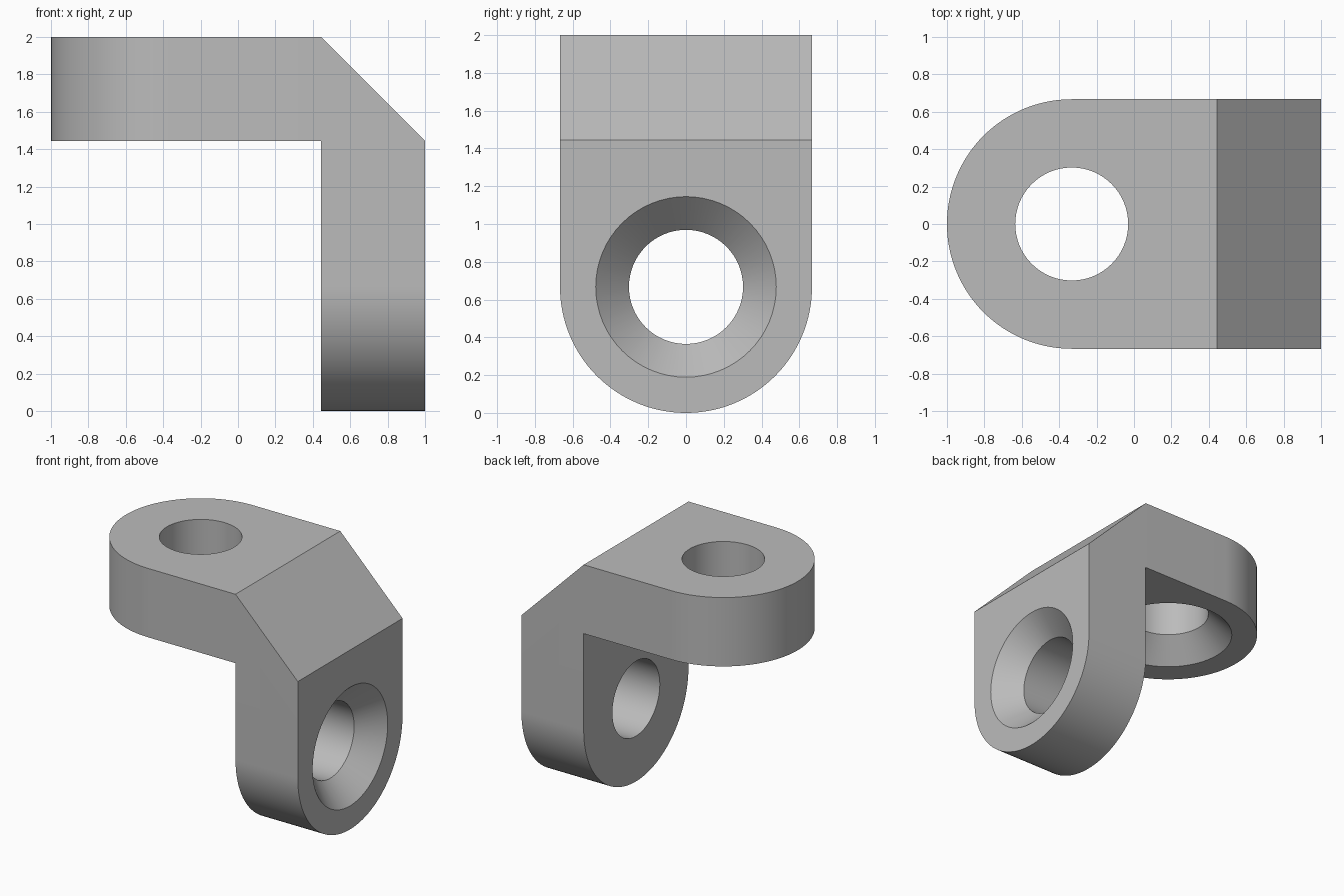
import bpy
import bmesh
from math import pi
from mathutils import Matrix, Vector

cube = bpy.data.objects.get("Cube")
if cube:
    bpy.data.objects.remove(cube, do_unlink=True)

HALF = 0.667          # half width, also the radius of the rounded ends
INNER = 0.445         # inner face of the upright arm
UNDER = 1.445         # underside of the flat arm
HOLE, SINK = 0.302, 0.478

metal = bpy.data.materials.new("grey metal")
metal.use_nodes = True
grey = (0.5, 0.5, 0.5, 1)
metal.diffuse_color = grey
metal.node_tree.nodes["Principled BSDF"].inputs["Base Color"].default_value = grey


def add_object(name, bm):
    bmesh.ops.recalc_face_normals(bm, faces=bm.faces[:])
    mesh = bpy.data.meshes.new(name)
    bm.to_mesh(mesh)
    bm.free()
    mesh.materials.append(metal)
    obj = bpy.data.objects.new(name, mesh)
    bpy.context.collection.objects.link(obj)
    return obj


def make_bracket():
    # Chamfered L profile extruded across the width
    profile = [(-1, 2), (INNER, 2), (1, UNDER), (1, 0),
               (INNER, 0), (INNER, UNDER), (-1, UNDER)]
    bm = bmesh.new()
    face = bm.faces.new([bm.verts.new((x, -HALF, z)) for x, z in profile])
    side = bmesh.ops.extrude_face_region(bm, geom=[face])["geom"]
    moved = [v for v in side if isinstance(v, bmesh.types.BMVert)]
    bmesh.ops.translate(bm, verts=moved, vec=(0, 2 * HALF, 0))
    bmesh.ops.recalc_face_normals(bm, faces=bm.faces[:])

    # Round both arm ends into half circles
    def at_end(edge):
        a, b = (v.co for v in edge.verts)
        same_side = abs(a.y - b.y) < 0.01
        return same_side and (max(a.x, b.x) < -0.99 or max(a.z, b.z) < 0.01)
    bmesh.ops.bevel(bm, geom=[e for e in bm.edges if at_end(e)],
                    offset=HALF - 0.0002, offset_type='OFFSET', segments=32,
                    profile=0.5, affect='EDGES', clamp_overlap=False)
    bmesh.ops.remove_doubles(bm, verts=bm.verts[:], dist=0.001)
    return add_object("corner_bracket", bm)


def make_cutter(name, mouth, inward):
    # Countersunk hole, revolved about its axis from the mouth inward
    sink = SINK - HOLE
    rings = [(0, -0.1), (SINK, -0.1), (SINK, 0), (HOLE, sink), (HOLE, 0.8), (0, 0.8)]
    bm = bmesh.new()
    verts = [bm.verts.new((r, 0, h)) for r, h in rings]
    edges = [bm.edges.new(pair) for pair in zip(verts, verts[1:])]
    bmesh.ops.spin(bm, geom=verts + edges, cent=(0, 0, 0), axis=(0, 0, 1),
                   angle=2 * pi, steps=64, use_merge=True)
    bmesh.ops.remove_doubles(bm, verts=bm.verts[:], dist=0.0001)
    turn = Vector((0, 0, 1)).rotation_difference(Vector(inward)).to_matrix().to_4x4()
    bm.transform(Matrix.Translation(mouth) @ turn)
    cutter = add_object(name, bm)
    cutter.hide_render = True
    return cutter


bracket = make_bracket()
cutters = [make_cutter("upright_hole_cutter", (1, 0, HALF), (-1, 0, 0)),
           make_cutter("flat_hole_cutter", (HALF - 1, 0, UNDER), (0, 0, 1))]

# Drill the holes
bpy.ops.object.select_all(action='DESELECT')
bpy.context.view_layer.objects.active = bracket
bracket.select_set(True)
for cutter in cutters:
    cut = bracket.modifiers.new(cutter.name, 'BOOLEAN')
    cut.operation = 'DIFFERENCE'
    cut.solver = 'EXACT'
    cut.object = cutter
    bpy.ops.object.modifier_apply(modifier=cut.name)
    bpy.data.objects.remove(cutter, do_unlink=True)

bpy.ops.object.shade_smooth_by_angle(angle=pi / 6)
